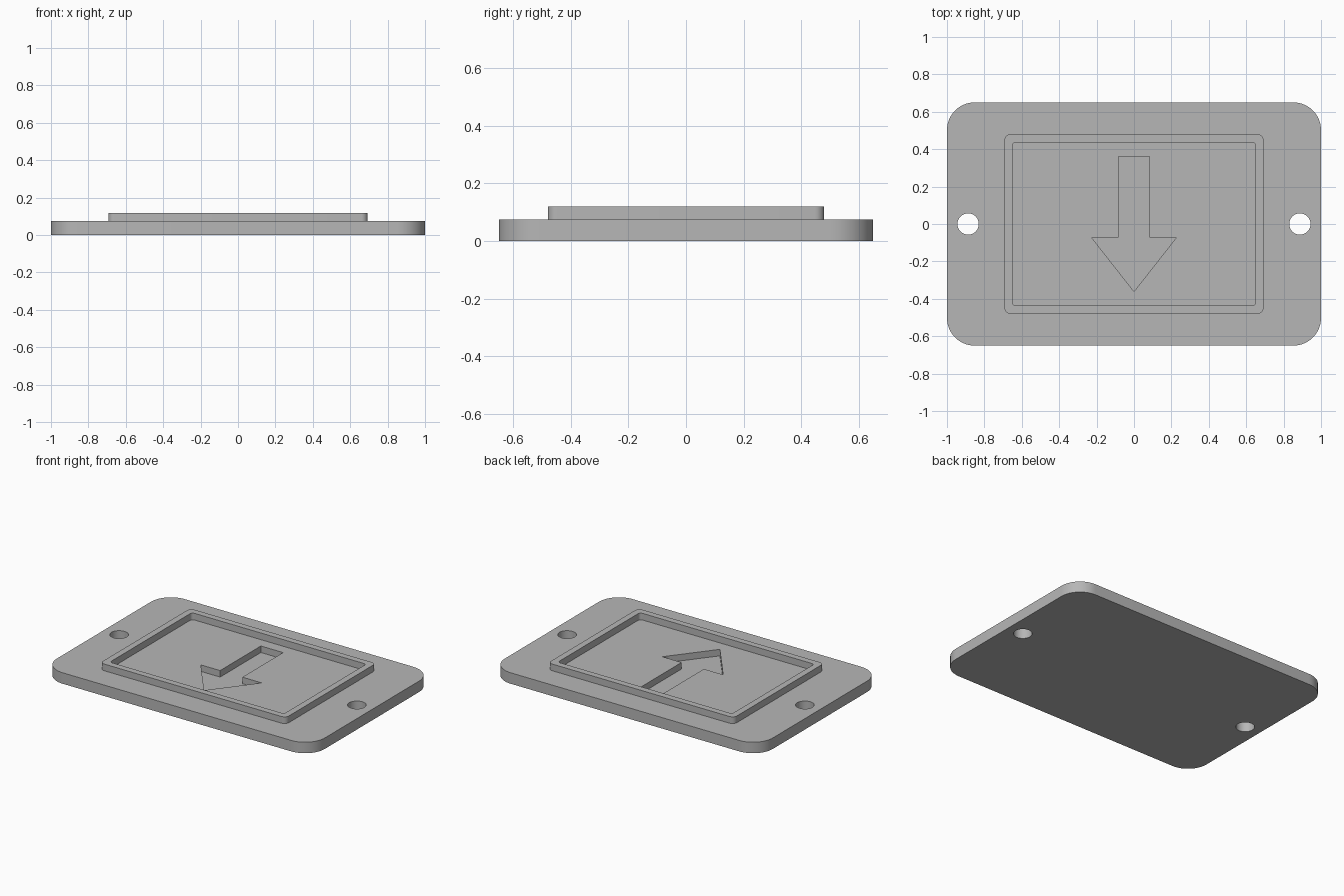
import bpy, bmesh, math

default = bpy.data.objects.get("Cube")
if default:
    bpy.data.objects.remove(default, do_unlink=True)

grey = bpy.data.materials.new("plain grey")
grey.use_nodes = True
colour = (0.47, 0.47, 0.47, 1)
grey.diffuse_color = colour
grey.node_tree.nodes["Principled BSDF"].inputs["Base Color"].default_value = colour

PLATE_TOP = 0.074
RIM_TOP = 0.119
ARROW_FLOOR = 0.03


def arc(cx, cy, r, start, sweep, n):
    return [(cx + r * math.cos(start + sweep * i / n),
             cy + r * math.sin(start + sweep * i / n)) for i in range(n + 1)]


def rounded_rect(hx, hy, r, n):
    pts = []
    for k, (sx, sy) in enumerate([(1, 1), (-1, 1), (-1, -1), (1, -1)]):
        pts += arc(sx * (hx - r), sy * (hy - r), r, k * math.pi / 2, math.pi / 2, n)
    return pts


def prism(name, outline, z0, z1):
    """Extrude a flat outline between two heights."""
    bm = bmesh.new()
    face = bm.faces.new([bm.verts.new((x, y, z0)) for x, y in outline])
    top = bmesh.ops.extrude_face_region(bm, geom=[face])["geom"]
    for v in top:
        if isinstance(v, bmesh.types.BMVert):
            v.co.z = z1
    bmesh.ops.recalc_face_normals(bm, faces=bm.faces[:])
    mesh = bpy.data.meshes.new(name)
    bm.to_mesh(mesh)
    bm.free()
    mesh.materials.append(grey)
    obj = bpy.data.objects.new(name, mesh)
    bpy.context.collection.objects.link(obj)
    return obj


def combine(target, other, operation):
    """Apply a boolean and discard the helper."""
    bpy.context.view_layer.objects.active = target
    mod = target.modifiers.new(operation.lower(), "BOOLEAN")
    mod.operation = operation
    mod.solver = "EXACT"
    mod.object = other
    bpy.ops.object.modifier_apply(modifier=mod.name)
    bpy.data.objects.remove(other, do_unlink=True)


# Base plate with rounded corners
plate = prism("base_plate", rounded_rect(1, 0.65, 0.148, 16), 0, PLATE_TOP)

# Mounting holes at both ends
for side in (-1, 1):
    circle = arc(side * 0.887, 0, 0.057, 0, math.tau, 40)[:-1]
    combine(plate, prism("hole_cutter", circle, -0.1, 0.2), "DIFFERENCE")

# Raised rectangular rim, hollow in the middle
block = prism("raised_rim", rounded_rect(0.693, 0.48, 0.033, 8), 0.05, RIM_TOP)
combine(plate, block, "UNION")
pocket = prism("pocket_cutter", rounded_rect(0.65, 0.437, 0.02, 8), PLATE_TOP, 0.2)
combine(plate, pocket, "DIFFERENCE")

# Sunken arrow pointing to the front
half = [(0.083, 0.362), (0.083, -0.072), (0.227, -0.072)]
arrow = half + [(0, -0.361)] + [(-x, y) for x, y in reversed(half)]
combine(plate, prism("arrow_cutter", arrow, ARROW_FLOOR, 0.2), "DIFFERENCE")

# Smooth the rounded walls, keep edges crisp
bpy.ops.object.select_all(action="DESELECT")
plate.select_set(True)
bpy.context.view_layer.objects.active = plate
bpy.ops.object.shade_smooth_by_angle(angle=math.radians(30))
